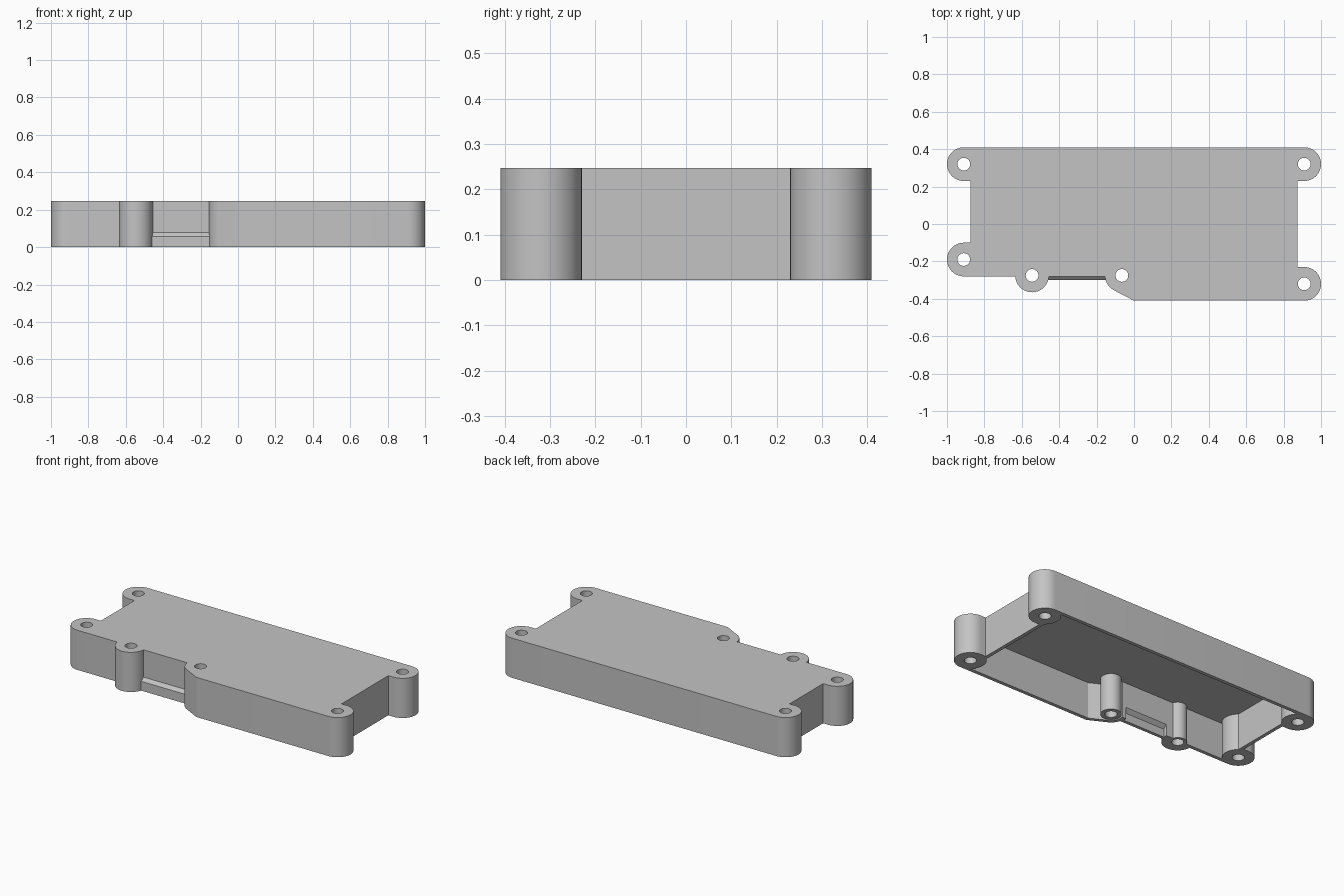
import bpy, bmesh
from math import radians, sin, cos, pi
from mathutils import Vector

if "Cube" in bpy.data.objects:
    bpy.data.objects.remove(bpy.data.objects["Cube"])

HEIGHT, WALL, LUG_R, HOLE_R = 0.247, 0.022, 0.09, 0.034
HALF_X, HALF_Y, FRONT_Y = 0.875, 0.41, -0.28

# Screw positions
BACK_R, BACK_L = (0.91, 0.32), (-0.91, 0.32)
FRONT_R, FRONT_L = (0.91, -0.32), (-0.91, -0.19)
MID_A, MID_B = (-0.545, -0.275), (-0.065, -0.275)
CORNERS = [BACK_R, BACK_L, FRONT_R, FRONT_L]

plastic = bpy.data.materials.new("grey plastic")
plastic.use_nodes = True
plastic.diffuse_color = (0.55, 0.55, 0.55, 1)
plastic.node_tree.nodes["Principled BSDF"].inputs["Base Color"].default_value = (0.55, 0.55, 0.55, 1)


def arc(centre, r, start, end, steps=24):
    """Points on an arc, angles in degrees."""
    angles = [radians(start + (end - start) * i / steps) for i in range(steps + 1)]
    return [(centre[0] + r * cos(a), centre[1] + r * sin(a)) for a in angles]


def prism(name, points, direction):
    """Extrude a closed loop of 3D points along a direction."""
    bm = bmesh.new()
    face = bm.faces.new([bm.verts.new(p) for p in points])
    moved = bmesh.ops.extrude_face_region(bm, geom=[face])["geom"]
    bmesh.ops.translate(bm, vec=Vector(direction),
                        verts=[v for v in moved if isinstance(v, bmesh.types.BMVert)])
    bmesh.ops.recalc_face_normals(bm, faces=bm.faces)
    mesh = bpy.data.meshes.new(name)
    bm.to_mesh(mesh)
    bm.free()
    mesh.materials.append(plastic)
    obj = bpy.data.objects.new(name, mesh)
    bpy.context.collection.objects.link(obj)
    return obj


def upright(name, outline, z0, z1):
    return prism(name, [(x, y, z0) for x, y in outline], (0, 0, z1 - z0))


def post(name, centre, r, z0, z1):
    return upright(name, arc(centre, r, 0, 360 - 7.5, 47), z0, z1)


def combine(target, tool, operation):
    """Apply a boolean and discard the tool."""
    mod = target.modifiers.new("cut", "BOOLEAN")
    mod.operation, mod.object, mod.solver = operation, tool, "EXACT"
    bpy.context.view_layer.objects.active = target
    bpy.ops.object.modifier_apply(modifier=mod.name)
    bpy.data.objects.remove(tool)


# Outer outline, counter-clockwise from the front slope
outline = [(0.0, -HALF_Y)]
outline += arc(FRONT_R, LUG_R, -90, 90)
outline += [(HALF_X, FRONT_R[1] + LUG_R), (HALF_X, BACK_R[1] - LUG_R)]
outline += arc(BACK_R, LUG_R, -90, 90) + arc(BACK_L, LUG_R, 90, 270)
outline += [(-HALF_X, BACK_L[1] - LUG_R), (-HALF_X, FRONT_L[1] + LUG_R)]
outline += arc(FRONT_L, LUG_R, 90, 270)
outline += arc(MID_A, LUG_R, 183.2, 356.8) + arc(MID_B, LUG_R, 183.2, 243, 12)
housing = upright("housing", outline, 0, HEIGHT)

# Hollow interior, leaving screw bosses standing
ix, iy, fy = HALF_X - WALL, HALF_Y - WALL, FRONT_Y + WALL
inner = [(0.005, -iy), (ix, -iy), (ix, iy), (-ix, iy), (-ix, fy), (-0.132, fy)]
inner += arc(MID_B, LUG_R - WALL, 180, 243, 12)
cavity = upright("cavity", inner, -0.05, HEIGHT - WALL)
for centre in CORNERS:
    combine(cavity, post("boss", centre, LUG_R, -0.1, HEIGHT), "DIFFERENCE")
for centre, r in ((MID_A, 0.052), (MID_B, 0.059)):
    combine(cavity, post("boss", centre, r, -0.1, HEIGHT), "DIFFERENCE")
combine(housing, cavity, "DIFFERENCE")

# Sloped lip low on the front wall, with its matching groove inside
lip = [(-0.265, 0), (-0.30, 0), (-0.30, 0.058), (-0.277, 0.08), (-0.265, 0.08)]
groove = [(-0.24, -0.02), (-0.28, -0.02), (-0.28, 0.05), (-0.257, 0.072), (-0.24, 0.072)]
combine(housing, prism("lip", [(-0.47, y, z) for y, z in lip], (0.33, 0, 0)), "UNION")
combine(housing, prism("groove", [(-0.45, y, z) for y, z in groove], (0.29, 0, 0)), "DIFFERENCE")

# Through holes for the screws
for centre in CORNERS + [MID_A, MID_B]:
    combine(housing, post("hole", centre, HOLE_R, -0.1, HEIGHT + 0.1), "DIFFERENCE")

# Smooth the round walls, keep edges sharp
bpy.ops.object.select_all(action="DESELECT")
housing.select_set(True)
bpy.context.view_layer.objects.active = housing
bpy.ops.object.shade_smooth_by_angle(angle=radians(25))
